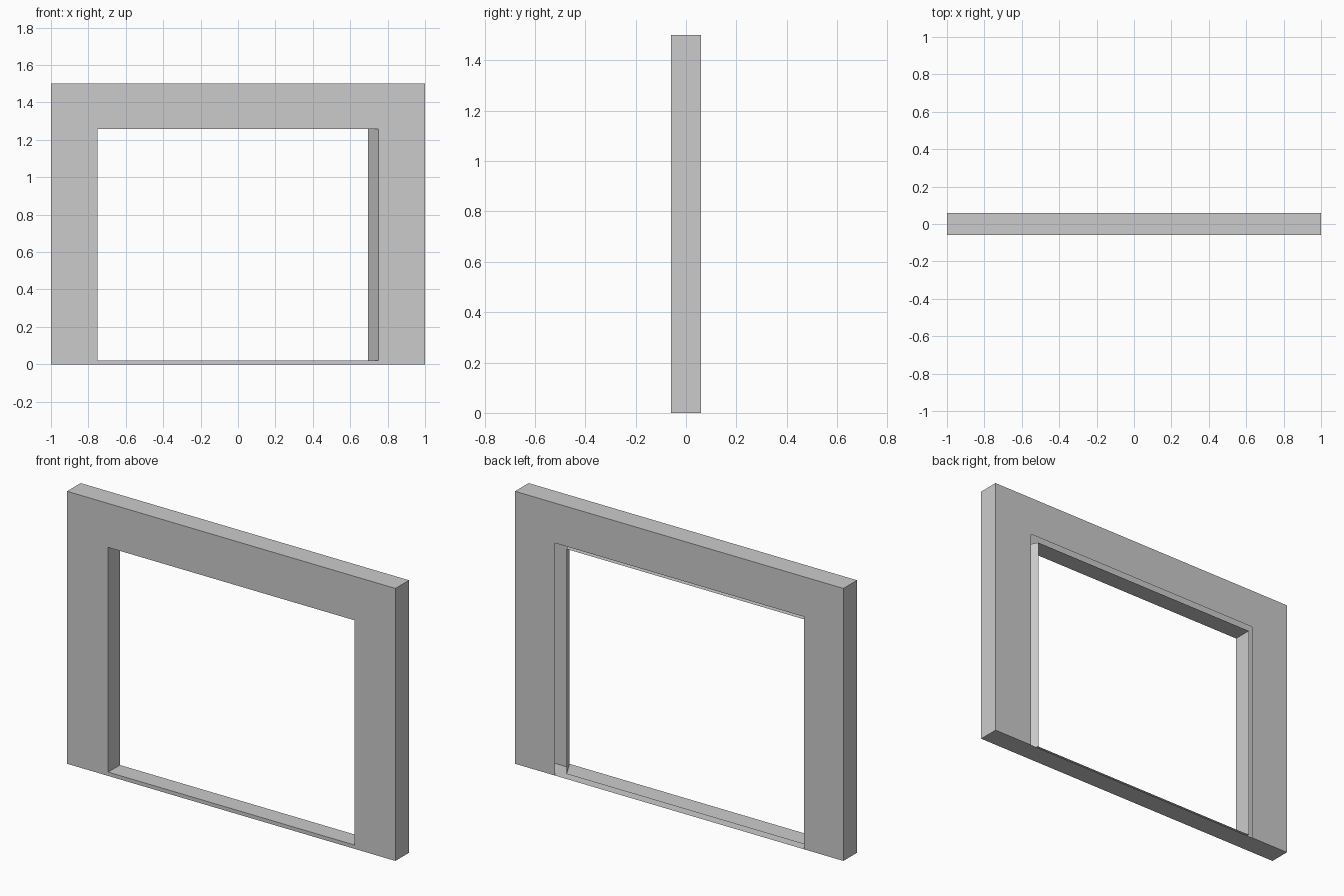
import bpy, bmesh

if "Cube" in bpy.data.objects:
    bpy.data.objects.remove(bpy.data.objects["Cube"])

D = 0.059  # half depth of the wall

bm = bmesh.new()


def loop(points, y):
    """Closed loop of vertices from (x, z) points at depth y."""
    return [bm.verts.new((x, y, z)) for x, z in points]


def rect(x0, x1, z0, z1):
    return [(x0, z0), (x1, z0), (x1, z1), (x0, z1)]


def bridge(a, b):
    """Quads joining two loops of equal length."""
    n = len(a)
    for i in range(n):
        j = (i + 1) % n
        bm.faces.new((a[i], a[j], b[j], b[i]))


front_outer = loop(rect(-1, 1, 0, 1.5), -D)
front_inner = loop(rect(-0.75, 0.75, 0.021, 1.258), -D)
reveal_end = loop(rect(-0.75, 0.695, 0.02, 1.258), 0.045)
back_outer = loop(rect(-1, 1, 0, 1.5), D)
back_inner = loop([(0.757, 0), (0.757, 1.28), (-0.76, 1.28), (-0.76, 0)], D)

# front face, window reveal (right jamb splayed, stops short of the back), outer sides
bridge(front_outer, front_inner)
bridge(front_inner, reveal_end)
bridge(back_outer, front_outer)

# back face: two legs and a header, open at the bottom
bl, br, tr, tl = back_outer
u = [bl, tl, tr, br] + back_inner
bm.faces.new(u)
bm.normal_update()

mesh = bpy.data.meshes.new("wall_frame")
bm.to_mesh(mesh)
bm.free()
bpy.context.collection.objects.link(bpy.data.objects.new("wall_frame", mesh))
